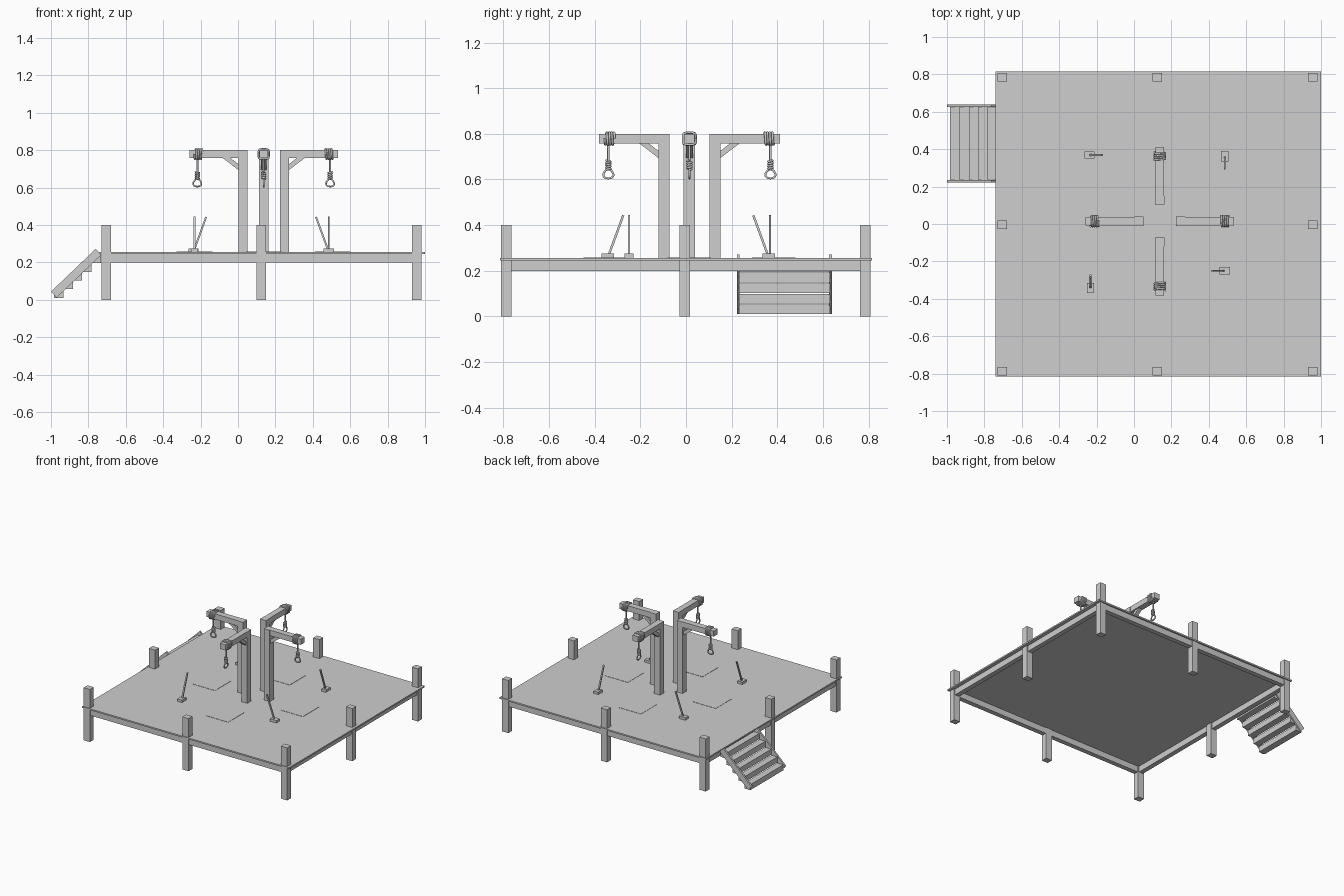
import bpy, bmesh
from math import pi, cos, sin, atan2, hypot
from mathutils import Matrix, Vector

old = bpy.data.objects.get("Cube")
if old:
    bpy.data.objects.remove(old, do_unlink=True)

grey = bpy.data.materials.new("plain_grey")
grey.use_nodes = True
colour = (0.62, 0.62, 0.62, 1)
grey.diffuse_color = colour
grey.node_tree.nodes["Principled BSDF"].inputs["Base Color"].default_value = colour


def add(name, mesh, matrix=Matrix()):
    if not mesh.materials:
        mesh.materials.append(grey)
    obj = bpy.data.objects.new(name, mesh)
    bpy.context.collection.objects.link(obj)
    obj.matrix_world = matrix
    return obj


def box(name, lo, hi, matrix=Matrix()):
    lo, hi = Vector(lo), Vector(hi)
    bm = bmesh.new()
    bmesh.ops.create_cube(bm, size=1, matrix=Matrix.Translation((lo + hi) / 2)
                          @ Matrix.Diagonal((*(hi - lo), 1)))
    mesh = bpy.data.meshes.new(name)
    bm.to_mesh(mesh)
    bm.free()
    return add(name, mesh, matrix)


def beam(name, a, b, wide, deep, matrix=Matrix()):
    """Square bar from a to b lying in a plane of constant y."""
    dx, dz = b[0] - a[0], b[2] - a[2]
    turn = Matrix.Translation(a) @ Matrix.Rotation(-atan2(dz, dx), 4, "Y")
    return box(name, (0, -wide / 2, -deep / 2), (hypot(dx, dz), wide / 2, deep / 2), matrix @ turn)


def rope(name, points, radius, matrix, closed=False):
    curve = bpy.data.curves.new(name, "CURVE")
    curve.dimensions = "3D"
    curve.bevel_depth = radius
    curve.bevel_resolution = 1
    curve.use_fill_caps = True
    spline = curve.splines.new("POLY")
    spline.points.add(len(points) - 1)
    for p, co in zip(spline.points, points):
        p.co = (*co, 1)
    spline.use_cyclic_u = closed
    temp = bpy.data.objects.new(name, curve)
    bpy.context.collection.objects.link(temp)
    mesh = bpy.data.meshes.new_from_object(
        temp.evaluated_get(bpy.context.evaluated_depsgraph_get()))
    bpy.data.objects.remove(temp, do_unlink=True)
    mesh.shade_smooth()
    add(name, mesh, matrix)


# Deck and its supporting frame
box("deck", (-0.74, -0.815, 0.245), (1, 0.815, 0.256))
xs, ys = (-0.705, 0.125, 0.955), (-0.787, -0.005, 0.785)
for y in (ys[0], ys[2]):
    box("long_frame_beam", (xs[0], y - 0.018, 0.2), (xs[2], y + 0.018, 0.246))
for x in (xs[0], xs[2]):
    box("cross_frame_beam", (x - 0.018, ys[0], 0.2), (x + 0.018, ys[2], 0.246))

# Perimeter posts, none in the middle
for i, x in enumerate(xs):
    for j, y in enumerate(ys):
        if (i, j) != (1, 1):
            box("deck_post", (x - 0.026, y - 0.023, 0), (x + 0.026, y + 0.023, 0.4))

# Stairs
for y in (0.229, 0.633):
    beam("stair_stringer", (-0.985, y, 0.027), (-0.746, y, 0.256), 0.013, 0.044)
for i in range(5):
    x, z = -0.958 + 0.05 * i, 0.031 + 0.0465 * i
    box("stair_tread", (x - 0.025, 0.232, z - 0.021), (x + 0.025, 0.63, z + 0.021))


def square_turn(t, half):
    """Point on a rounded square, t in radians."""
    return [max(-1, min(1, 1.25 * f(t))) * half for f in (cos, sin)]


# Four arms around the centre, each with rope and trapdoor
centre = Matrix.Translation((0.1375, 0.015, 0))
for k in range(4):
    m = centre @ Matrix.Rotation(k * pi / 2, 4, "Z")
    box("upright", (0.088, -0.025, 0.25), (0.136, 0.025, 0.8), m)
    box("arm", (0.13, -0.023, 0.758), (0.397, 0.023, 0.8), m)
    beam("brace", (0.12, 0, 0.698), (0.212, 0, 0.768), 0.03, 0.025, m)
    box("trapdoor", (0.275, -0.095, 0.25), (0.465, 0.095, 0.258), m)

    # Rope wound round the arm
    wrap = []
    for s in range(16 * 4 + 1):
        t = s * 2 * pi / 16
        y, z = square_turn(t, 0.028)
        wrap.append((0.328 + 0.0105 * s / 16, y, 0.779 + z * 0.93))
    rope("arm_wrap", wrap, 0.0055, m)

    # Hanging rope, knot and loop
    rope("hanging_rope", [(0.355, 0, z) for z in (0.757, 0.64)], 0.0055, m)
    knot = [(0.355 + 0.0095 * cos(s * pi / 5), 0.0095 * sin(s * pi / 5), 0.643 + 0.001 * s)
            for s in range(41)]
    rope("knot", knot, 0.0052, m)
    loop = []
    for s in range(20):
        t = s * pi / 10
        loop.append((0.355 + 0.021 * sin(t) * (1 - 0.35 * cos(t)), 0, 0.626 + 0.021 * cos(t)))
    rope("loop", loop, 0.005, m, closed=True)

# Levers on small blocks, each leaning its own way
levers = ((-0.235, 0.368, 0), (0.485, 0.36, 3), (0.482, -0.25, 2), (-0.233, -0.34, 1))
for x, y, quarter in levers:
    m = Matrix.Translation((x, y, 0)) @ Matrix.Rotation(quarter * pi / 2, 4, "Z")
    box("lever_block", (-0.03, -0.019, 0.25), (0.025, 0.019, 0.275), m)
    beam("lever", (0, 0, 0.265), (0.065, 0, 0.443), 0.01, 0.01, m)
